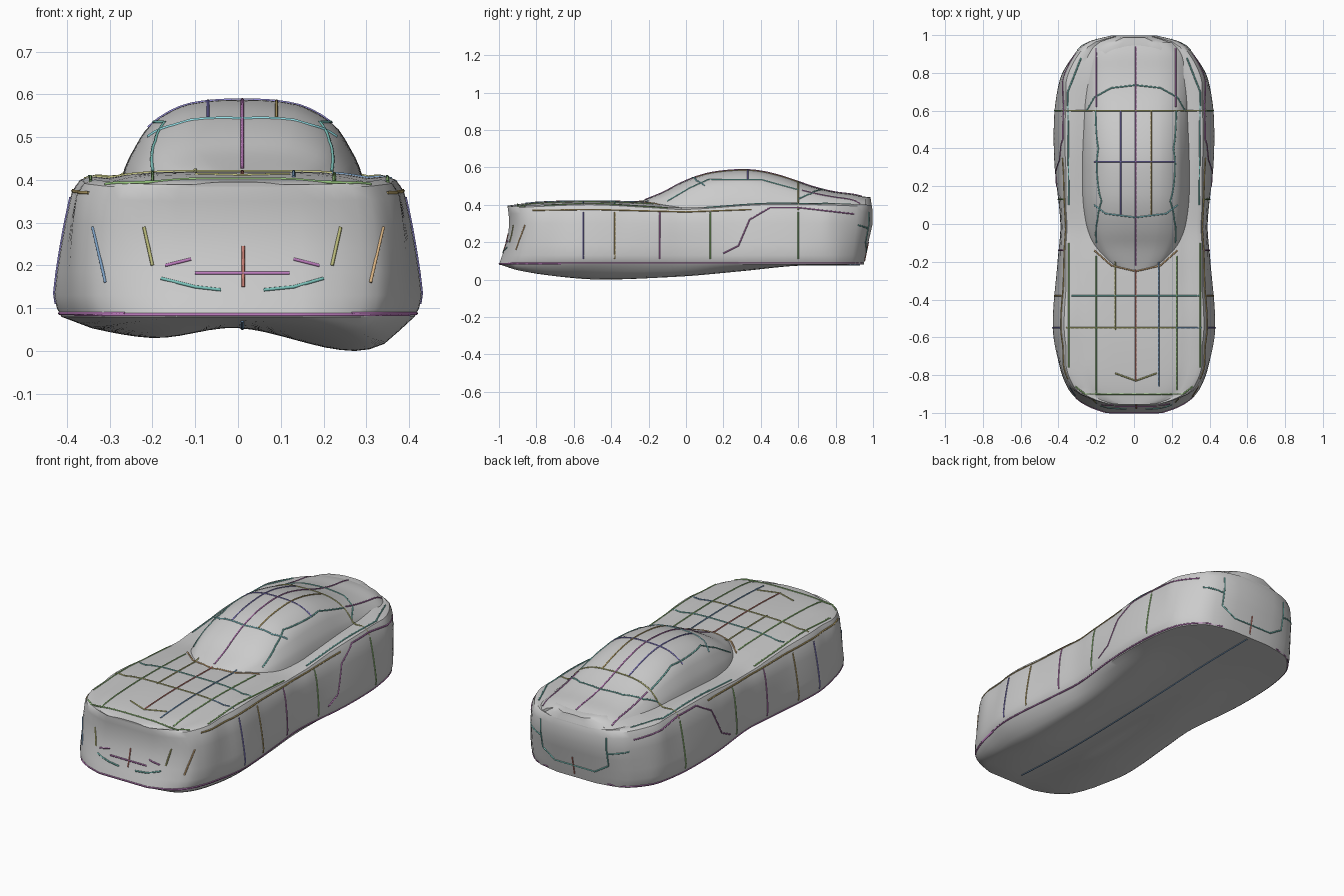
import bpy, bmesh, math
from mathutils import Vector
from mathutils.bvhtree import BVHTree

if "Cube" in bpy.data.objects:
    bpy.data.objects.remove(bpy.data.objects["Cube"])


def interp(table, t, col=1):
    """Smooth (Hermite) lookup in a table of rows keyed by their first entry."""
    n = len(table)
    if t <= table[0][0]:
        return table[0][col]
    if t >= table[-1][0]:
        return table[-1][col]
    i = next(k for k in range(n - 1) if table[k + 1][0] >= t)

    def slope(k):
        a, b = table[max(k - 1, 0)], table[min(k + 1, n - 1)]
        return (b[col] - a[col]) / (b[0] - a[0])
    p, q = table[i], table[i + 1]
    h = q[0] - p[0]
    u = (t - p[0]) / h
    return ((2 * u**3 - 3 * u**2 + 1) * p[col] + (u**3 - 2 * u**2 + u) * h * slope(i)
            + (3 * u**2 - 2 * u**3) * q[col] + (u**3 - u**2) * h * slope(i + 1))


def loft(name, rings, angle=35):
    bm = bmesh.new()
    loops = [[bm.verts.new(p) for p in r] for r in rings]
    for a, b in zip(loops, loops[1:]):
        for j in range(len(a)):
            k = (j + 1) % len(a)
            bm.faces.new((a[j], a[k], b[k], b[j]))
    # Ends closed by strips between the left and right halves
    for loop in (loops[0], loops[-1]):
        n = len(loop)
        for j in range(n // 2):
            quad = [loop[j], loop[j + 1], loop[-j - 1], loop[-j % n]]
            quad = list(dict.fromkeys(quad))
            if len(quad) > 2:
                bm.faces.new(quad)
    bmesh.ops.recalc_face_normals(bm, faces=bm.faces[:])
    me = bpy.data.meshes.new(name)
    bm.to_mesh(me)
    ob = bpy.data.objects.new(name, me)
    bpy.context.collection.objects.link(ob)
    bpy.context.view_layer.objects.active = ob
    ob.select_set(True)
    bpy.ops.object.shade_smooth_by_angle(angle=math.radians(angle))
    ob.select_set(False)
    return ob


def subdivide(row, steps):
    return [tuple(a + (b - a) * s / steps for a, b in zip(p, q))
            for p, q in zip(row, row[1:]) for s in range(steps)] + [row[-1]]


# Lower body: plan half-width, hood height, shoulder height, belly depth by y
WIDTH = [(-1, .15), (-.97, .24), (-.92, .32), (-.85, .362), (-.75, .395), (-.55, .43), (-.2, .405),
         (0, .39), (.3, .42), (.5, .425), (.65, .415), (.8, .38), (.93, .3), (.97, .24), (1, .12)]
TOP = [(-1, .395), (-.85, .41), (-.6, .42), (-.25, .415), (0, .4), (.5, .41), (.8, .43), (.93, .445), (1, .44)]
SHOULDER = [(-1, .385), (-.8, .395), (-.5, .405), (-.2, .39), (0, .38), (.4, .405), (.7, .405), (1, .395)]
BELLY = [(-1, 0), (-.9, .03), (-.7, .062), (-.45, .08), (0, .062), (.3, .035), (.6, .006), (1, 0)]
LOBES = [(-.43, .1), (-.2, .62), (0, .33), (.28, 1), (.43, .25)]
NOSE = [(.08, 0), (.2, .04), (.3, .055), (.42, .042)]
TAIL = [(.08, -.05), (.2, -.025), (.32, 0), (.45, -.015)]


def body_ring(y):
    w, zt, zs = (interp(t, y) for t in (WIDTH, TOP, SHOULDER))
    half = [(0, zt), (.25, zt), (.45, zt - .002), (.6, (zt + zs) / 2), (.7, zs), (.8, zs + .004), (.86, zs - .005),
            (.905, zs - .035), (.94, .3), (.965, .24), (.985, .185), (1, .13), (.985, .1), (.96, .08)]
    belly = [(i / 12 * .96, .08) for i in range(11, -12, -1)]
    flare = max(0, min(.06, .36 / (.86 * w) - 1))
    pts = []
    for k, (fx, z) in enumerate(half + belly + [(-x, z) for x, z in half[:0:-1]]):
        x = fx * w
        if len(half) <= k < len(half) + len(belly):
            z -= interp(BELLY, y) * interp(LOBES, x) * min(1, (1 - abs(fx)) * 6)
        shift = (max(0, (-y - .8) / .2) * interp(NOSE, z)
                 + max(0, (y - .8) / .2) * interp(TAIL, z))
        x *= 1 + flare * min(1, max(0, (z - .13) / .25))
        pts.append((x, y + shift, z))
    return pts


ys = [-1, -.985] + [-.97 + i * 1.94 / 70 for i in range(71)] + [.985, 1]
body = loft("body_shell", [body_ring(y) for y in ys])

# Cabin and fastback: half-width and roof height by y
CABIN = [(-.26, .09, .412), (-.2, .16, .435), (-.12, .215, .468), (-.04, .245, .511), (.05, .262, .549),
         (.15, .272, .575), (.3, .275, .588), (.4, .275, .58), (.5, .272, .557), (.6, .27, .524),
         (.7, .268, .491), (.8, .262, .468), (.9, .245, .455), (.96, .2, .44)]
ARCH = [(0, 1), (.22, .992), (.45, .952), (.58, .89), (.69, .81), (.82, .67), (.92, .46), (1, .25), (1.06, -.05)]


def cabin_ring(y):
    w, zt = interp(CABIN, y), interp(CABIN, y, 2)
    half = [(x, .375 + interp(ARCH, x) * (zt - .375)) for x, _ in subdivide(ARCH, 2)]
    return [(.01 + s * x * w, y, z) for s, x, z in
            [(1, *p) for p in half] + [(-1, *p) for p in half[:0:-1]]]


cabin = loft("cabin_shell", [cabin_ring(-.26 + i * 1.22 / 50) for i in range(51)])

# Coloured seam lines, projected onto the shells
trees = []
for ob in (body, cabin):
    trees.append(BVHTree.FromPolygons([v.co for v in ob.data.vertices], [p.vertices for p in ob.data.polygons]))
COLOURS = dict(purple=(.5, .2, .5), red=(.6, .22, .18), green=(.3, .55, .2), olive=(.5, .5, .2),
               blue=(.2, .35, .55), navy=(.25, .22, .6), teal=(.2, .55, .5), cyan=(.3, .75, .8),
               orange=(.7, .45, .22), brown=(.5, .38, .15))
mats = {}
for cname, rgb in COLOURS.items():
    mats[cname] = bpy.data.materials.new(cname)
    mats[cname].diffuse_color = (*rgb, 1)


def project(a, b, view):
    if view in ("top", "bottom"):
        o, d = (a, b, 2 if view == "top" else -2), (0, 0, -1 if view == "top" else 1)
    elif view in ("right", "left"):
        o, d = (2 if view == "right" else -2, a, b), (-1 if view == "right" else 1, 0, 0)
    else:
        o, d = (a, -2 if view == "front" else 2, b), (0, 1 if view == "front" else -1, 0)
    hits = [t.ray_cast(Vector(o), Vector(d)) for t in trees]
    hits = [h for h in hits if h[0] is not None]
    return min(hits, key=lambda h: h[3])[0] if hits else None


def seam(name, view, colour, *pts):
    length = sum(math.dist(p, q) for p, q in zip(pts, pts[1:]))
    steps = max(2, int(length / .025 / (len(pts) - 1)))
    path = [project(a, b, view) for a, b in subdivide(list(pts), steps)]
    path = [p for p in path if p is not None]
    if len(path) < 2:
        return
    cu = bpy.data.curves.new(name, 'CURVE')
    cu.dimensions = '3D'
    cu.bevel_depth, cu.bevel_resolution, cu.use_fill_caps = .004, 1, True
    sp = cu.splines.new('POLY')
    sp.points.add(len(path) - 1)
    for sp_pt, p in zip(sp.points, path):
        sp_pt.co = (*p, 1)
    cu.materials.append(mats[colour])
    bpy.context.collection.objects.link(bpy.data.objects.new(name, cu))


# Hood, roof and deck lines
seam("roof_centre_line", "top", "purple", (.01, .94), (.01, -.22))
seam("hood_centre_line", "top", "red", (.01, -.24), (.01, -.83))
for x, y0, y1, c in ((-.1, -.2, -.56, "olive"), (-.2, -.17, -.9, "green"), (.13, -.2, -.86, "blue"),
                     (.225, -.17, -.88, "green"), (-.345, -.1, -.76, "green"), (.35, -.1, -.76, "green")):
    seam("hood_line", "top", c, (x, y0), (x, y1))
seam("hood_cross_line", "top", "teal", (-.33, -.38), (.35, -.38))
seam("hood_cross_line", "top", "olive", (-.36, -.55), (.22, -.55))
seam("hood_cross_line", "top", "blue", (.22, -.55), (.36, -.55))
seam("hood_front_edge", "top", "green", (-.31, -.86), (-.26, -.9), (.26, -.9), (.31, -.86))
seam("hood_chevron", "top", "olive", (-.1, -.79), (.01, -.83), (.12, -.79))
seam("windshield_base", "top", "orange", (-.21, -.14), (-.12, -.22), (.01, -.25), (.14, -.22), (.23, -.14))
seam("windshield_top", "top", "cyan", (-.21, .1), (-.15, .055), (.01, .035), (.17, .055), (.23, .1))
seam("rear_window_edge", "top", "teal", (-.25, .6), (-.21, .67), (-.12, .72), (.01, .735), (.14, .72), (.23, .67), (.27, .6))
seam("roof_cross_line", "top", "navy", (-.21, .33), (.22, .33))
seam("roof_line", "top", "navy", (-.07, .05), (-.07, .6))
seam("roof_line", "top", "brown", (.09, .05), (.09, .6))
seam("rear_cross_line", "top", "olive", (-.38, .6), (.38, .6))
for s in (-1, 1):
    seam("deck_side_line", "top", "purple", (.01 + s * .21, .62), (.01 + s * .21, .93))
    seam("fender_line", "top", "teal", (s * .345, .1), (s * .35, .7), (s * .28, .88))

# Side panels, mirrored left and right
for v in ("right", "left"):
    for y, c in ((-.55, "navy"), (-.38, "brown"), (-.14, "purple"), (.13, "green"), (.6, "green")):
        seam("door_line", v, c, (y, .11), (y, .36))
    seam("rear_arch_line", v, "purple", (.2, .14), (.28, .18), (.34, .32), (.45, .385), (.6, .385), (.9, .35))
    seam("sill_line", v, "purple", (-.95, .088), (.94, .088))
    seam("window_frame", v, "teal", (-.1, .42), (.02, .49), (.12, .535), (.4, .535), (.6, .48))
    seam("belt_line", v, "brown", (-.82, .37), (-.5, .375), (0, .362), (.35, .375))

# Nose and tail details
seam("mouth_edge", "front", "teal", (-.18, .17), (-.1, .15), (-.04, .143))
seam("mouth_edge", "front", "teal", (.2, .17), (.13, .15), (.06, .143))
seam("grille_bar", "front", "purple", (-.1, .182), (.12, .182))
seam("nose_centre_line", "front", "red", (.012, .15), (.012, .245))
seam("bumper_line", "front", "purple", (-.38, .085), (.4, .085))
for s in (-1, 1):
    seam("grille_tick", "front", "purple", (.01 + s * .18, .2), (.01 + s * .12, .215))
    seam("lamp_edge", "front", "olive", (.01 + s * .23, .29), (.01 + s * .21, .2))
    seam("corner_line", "front", "blue" if s < 0 else "orange", (s * .34, .29), (s * .31, .16))
    seam("tail_line", "back", "teal", (s * .2, .27), (s * .3, .29))
seam("tail_frame", "back", "teal", (-.2, .36), (-.2, .2), (-.12, .15), (.12, .15), (.2, .2), (.2, .36))
seam("tail_centre_line", "back", "red", (.01, .1), (.01, .2))
seam("belly_centre_line", "bottom", "blue", (.01, -.9), (.01, .93))

for m in bpy.data.materials:
    if m.users and not m.is_grease_pencil:
        m.use_nodes = True
        m.node_tree.nodes["Principled BSDF"].inputs["Base Color"].default_value = m.diffuse_color
